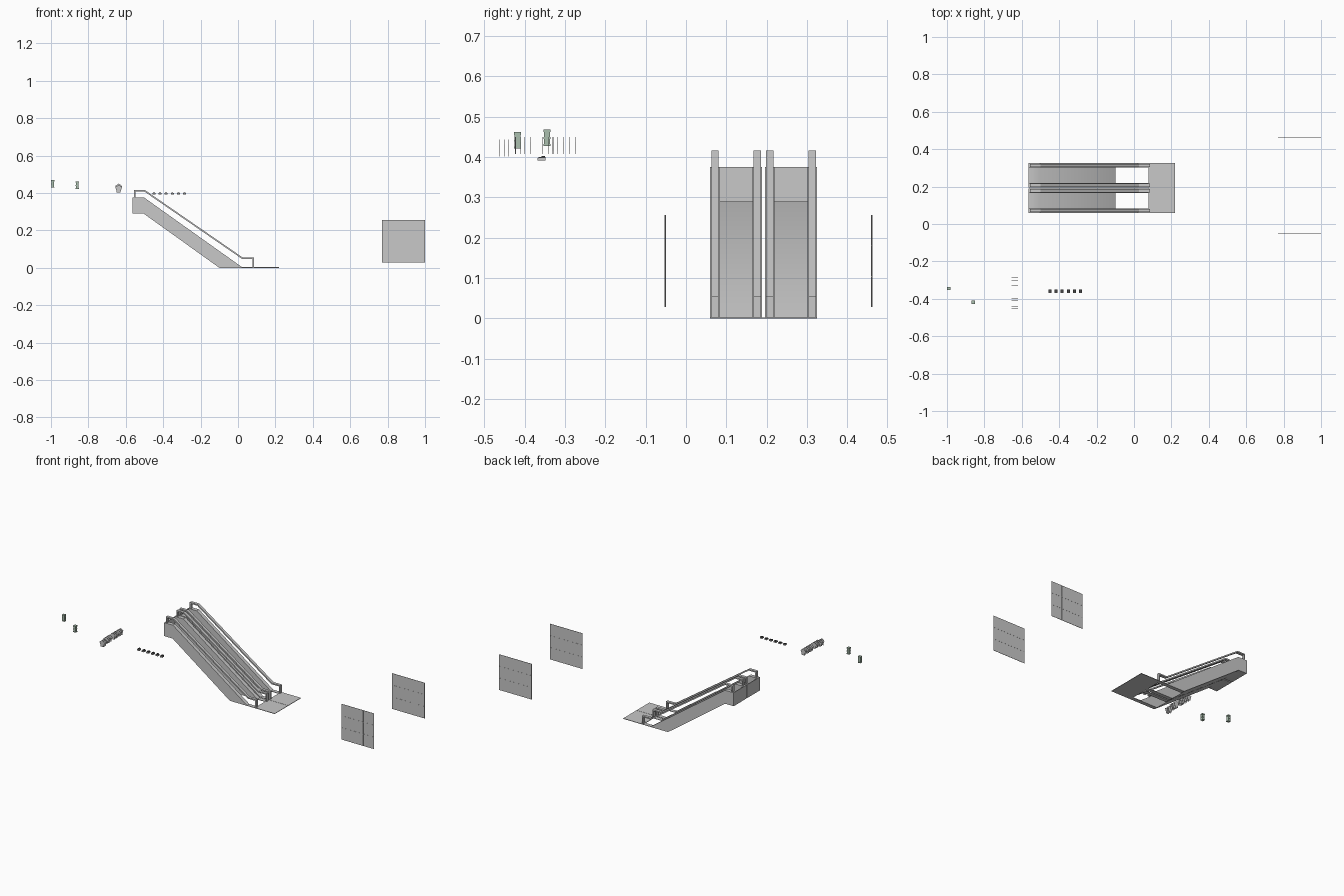
import bpy, bmesh, math
from mathutils import Vector

cube = bpy.data.objects.get("Cube")
if cube:
    bpy.data.objects.remove(cube, do_unlink=True)


def material(name, rgb):
    m = bpy.data.materials.new(name)
    m.use_nodes = True
    m.diffuse_color = (*rgb, 1)
    m.node_tree.nodes["Principled BSDF"].inputs["Base Color"].default_value = (*rgb, 1)
    return m


GREY = material("metal grey", (0.58, 0.58, 0.58))
GREEN = material("grey green", (0.40, 0.52, 0.42))
DARK = material("dark grey", (0.06, 0.06, 0.06))


def finish(name, bm, mat):
    mesh = bpy.data.meshes.new(name)
    bm.to_mesh(mesh)
    bm.free()
    mesh.materials.append(mat)
    obj = bpy.data.objects.new(name, mesh)
    bpy.context.collection.objects.link(obj)
    return obj


def prism(name, outline, y0, y1, mat=GREY):
    """Extrude an x-z outline along y."""
    bm = bmesh.new()
    face = bm.faces.new([bm.verts.new((x, y0, z)) for x, z in outline])
    new = bmesh.ops.extrude_face_region(bm, geom=[face])["geom"]
    verts = [v for v in new if isinstance(v, bmesh.types.BMVert)]
    bmesh.ops.translate(bm, verts=verts, vec=(0, y1 - y0, 0))
    bmesh.ops.recalc_face_normals(bm, faces=bm.faces)
    return finish(name, bm, mat)


def smooth_sheet(name, path, y0, y1):
    """Single smooth-shaded strip following an x-z path, facing up."""
    bm = bmesh.new()
    rows = [[bm.verts.new((x, y, z)) for y in (y0, y1)] for x, z in path]
    for a, b in zip(rows, rows[1:]):
        bm.faces.new((a[0], b[0], b[1], a[1])).smooth = True
    return finish(name, bm, GREY)


def box(name, x0, x1, y0, y1, z0, z1, mat=GREY):
    return prism(name, [(x0, z0), (x1, z0), (x1, z1), (x0, z1)], y0, y1, mat)


def band(path, t):
    """Outline of constant thickness around an open x-z path."""
    pts = [Vector(p) for p in path]
    left, right = [], []
    for i, p in enumerate(pts):
        a = (p - pts[i - 1]).normalized() if i else (pts[1] - p).normalized()
        b = (pts[i + 1] - p).normalized() if i < len(pts) - 1 else a
        na, nb = Vector((-a.y, a.x)), Vector((-b.y, b.x))
        n = (na + nb).normalized()
        n *= t / 2 / n.dot(na)
        left.append(p + n)
        right.append(p - n)
    return left + right[::-1]


# Twin escalators
side = [(-0.565, 0.290), (-0.505, 0.290), (-0.10, 0), (0.026, 0),
        (-0.503, 0.376), (-0.565, 0.376)]
rail = band([(-0.551, 0.375), (-0.551, 0.412), (-0.500, 0.412),
             (0.025, 0.050), (0.082, 0.050), (0.082, 0.0)], 0.008)
floor = [(-0.565, 0.290), (-0.505, 0.290), (-0.10, 0.0)]

for label, y in (("front", 0.060), ("rear", 0.196)):
    w = 0.129
    for s, y0 in (("near", y), ("far", y + w - 0.024)):
        prism(f"{label}_{s}_side_panel", side, y0, y0 + 0.024)
        prism(f"{label}_{s}_handrail", rail, y0 + 0.003, y0 + 0.021)
        box(f"{label}_{s}_skirt", 0.0, 0.086, y0, y0 + 0.024, 0, 0.003)
    smooth_sheet(f"{label}_ramp_floor", floor, y + 0.024, y + w - 0.024)
    box(f"{label}_upper_end_wall", -0.565, -0.561, y + 0.024, y + w - 0.024, 0.290, 0.376)
    box(f"{label}_landing_plate", 0.077, 0.218, y, y + w, 0, 0.003)
box("landing_joint", 0.077, 0.218, 0.189, 0.196, 0, 0.002)

# Freestanding wall panels with a thin three by three grid of ribs
X0, X1, Z0, Z1 = 0.77, 1.0, 0.028, 0.256
for label, y in (("front", -0.052), ("rear", 0.461)):
    box(f"{label}_wall_panel", X0, X1, y - 0.0008, y + 0.0008, Z0, Z1)
    for i in (1, 2):
        x = X0 + i * (X1 - X0) / 3
        z = Z0 + i * (Z1 - Z0) / 3
        box(f"{label}_upright_rib_{i}", x - 0.001, x + 0.001, y - 0.0018, y + 0.0018, Z0, Z1)
        box(f"{label}_cross_rib_{i}", X0, X1, y - 0.0015, y + 0.0015, z - 0.001, z + 0.001)


# Banded bins
def bin_shape(name, x, y, z, height):
    tiers = [(0.0, 0.12, 1.0), (0.12, 0.42, 0.82), (0.42, 0.52, 0.95),
             (0.52, 0.82, 0.82), (0.82, 1.0, 1.0)]
    for i, (a, b, k) in enumerate(tiers):
        box(f"{name}_tier_{i}", x - 0.009 * k, x + 0.009 * k, y - 0.009 * k, y + 0.009 * k,
            z + a * height, z + b * height, GREEN)


bin_shape("left_bin", -0.991, -0.345, 0.428, 0.041)
bin_shape("right_bin", -0.860, -0.418, 0.421, 0.041)

# Row of thin upright signs
sign_y = [-0.463, -0.450, -0.440, -0.423, -0.410, -0.400, -0.385,
          -0.355, -0.342, -0.330, -0.318, -0.303, -0.288, -0.275]
for i, y in enumerate(sign_y):
    lift = 0.0 if y < -0.43 else 0.006
    outline = [(-0.638 + 0.019 * math.sin(a), 0.425 + lift + 0.019 * math.cos(a))
               for a in (math.tau * k / 5 for k in range(5))]
    prism(f"sign_plate_{i}", outline, y - 0.0007, y + 0.0007)
    box(f"sign_foot_{i}", -0.649, -0.627, y - 0.0007, y + 0.0007, 0.402 + lift, 0.412 + lift)

# Row of small fixtures with dark tops
for i in range(6):
    x = -0.449 + i * 0.0325
    box(f"fixture_body_{i}", x - 0.008, x + 0.008, -0.369, -0.349, 0.391, 0.398)
    box(f"fixture_lid_{i}", x - 0.008, x + 0.008, -0.366, -0.349, 0.398, 0.400, DARK)
    box(f"fixture_cap_{i}", x - 0.005, x + 0.005, -0.359, -0.350, 0.400, 0.403, DARK)
